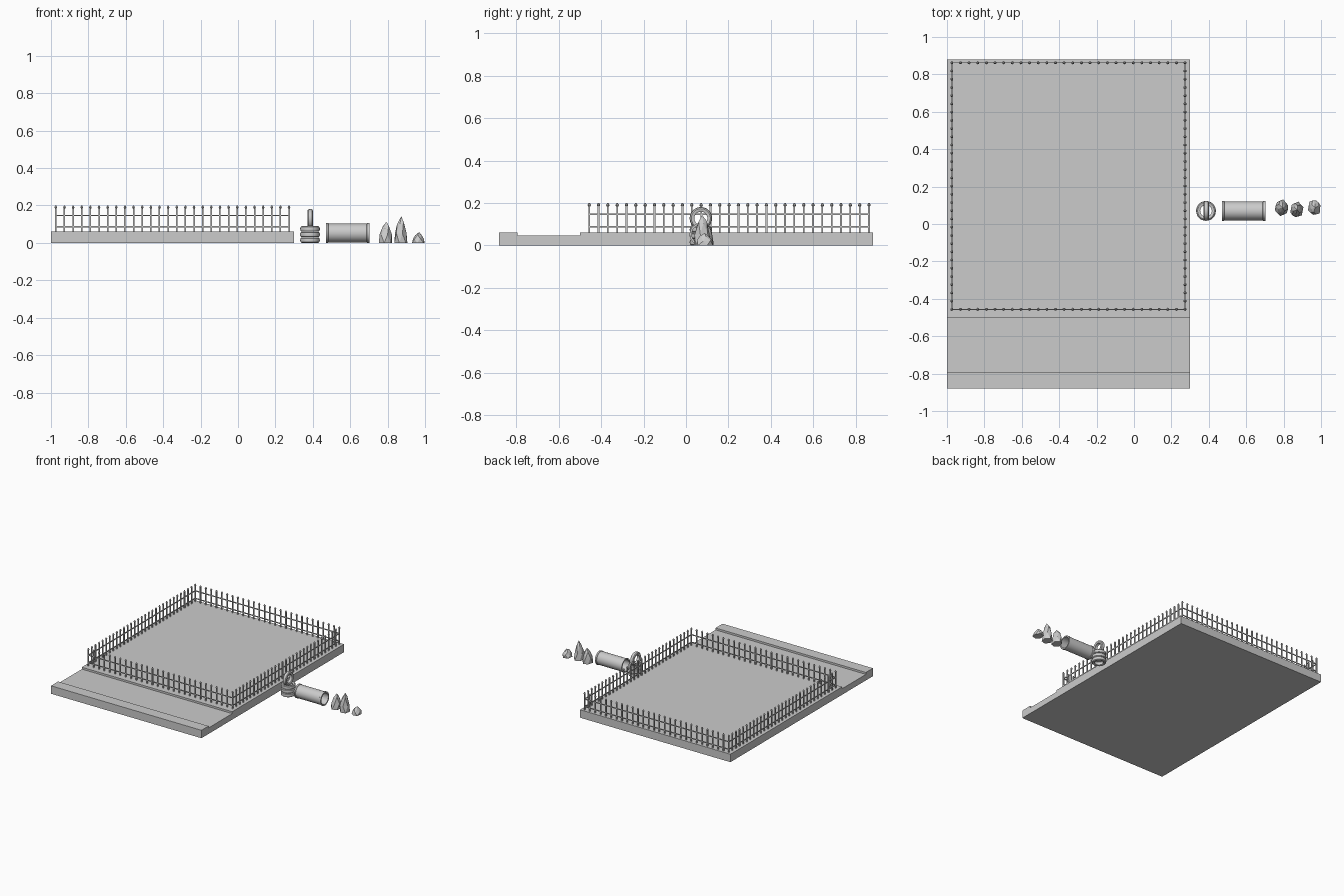
import bpy, bmesh, math, random
from mathutils import Matrix, Vector

if "Cube" in bpy.data.objects:
    bpy.data.objects.remove(bpy.data.objects["Cube"])

random.seed(4)


def finish(name, bm, smooth=False):
    bmesh.ops.recalc_face_normals(bm, faces=bm.faces)
    me = bpy.data.meshes.new(name)
    bm.to_mesh(me)
    bm.free()
    ob = bpy.data.objects.new(name, me)
    bpy.context.collection.objects.link(ob)
    if smooth:
        bpy.ops.object.select_all(action='DESELECT')
        ob.select_set(True)
        bpy.context.view_layer.objects.active = ob
        bpy.ops.object.shade_smooth_by_angle(angle=math.radians(35))
    return ob


def box(bm, centre, size):
    m = Matrix.Translation(centre) @ Matrix.Diagonal((*size, 1))
    bmesh.ops.create_cube(bm, size=1, matrix=m)


def lathe(name, profile, steps, matrix, smooth=True):
    """Revolve a closed (radius, height) profile about z, then place it."""
    bm = bmesh.new()
    rings = []
    for i in range(steps):
        a = 2 * math.pi * i / steps
        rings.append([bm.verts.new(matrix @ Vector((r * math.cos(a), r * math.sin(a), h)))
                      for r, h in profile])
    n = len(profile)
    for i in range(steps):
        p, q = rings[i], rings[(i + 1) % steps]
        for j in range(n):
            bm.faces.new((p[j], q[j], q[(j + 1) % n], p[(j + 1) % n]))
    return finish(name, bm, smooth)


# ground slab: raised lot, sunken road and far kerb, extruded along x
bm = bmesh.new()
section = [(-0.88, 0), (0.88, 0), (0.88, 0.062), (-0.5, 0.062), (-0.5, 0.047),
           (-0.793, 0.047), (-0.793, 0.062), (-0.88, 0.062)]
face = bm.faces.new([bm.verts.new((-1, y, z)) for y, z in section])
ext = bmesh.ops.extrude_face_region(bm, geom=[face])
bmesh.ops.translate(bm, vec=(1.3, 0, 0),
                    verts=[v for v in ext['geom'] if isinstance(v, bmesh.types.BMVert)])
finish("ground_slab", bm)

# railings round the lot
X0, X1, Y0, Y1 = -0.974, 0.273, -0.456, 0.862
NX, NY = 27, 30
spots = []
for i in range(NX + 1):
    x = X0 + (X1 - X0) * i / NX
    spots += [(x, Y0), (x, Y1)]
for i in range(1, NY):
    y = Y0 + (Y1 - Y0) * i / NY
    spots += [(X0, y), (X1, y)]

posts, finials = bmesh.new(), bmesh.new()
for x, y in spots:
    box(posts, (x, y, 0.125), (0.008, 0.008, 0.13))
    # small turned finial on each post
    for r1, r2, z, d in ((0.005, 0.0085, 0.187, 0.006), (0.0085, 0.003, 0.195, 0.01)):
        bmesh.ops.create_cone(finials, cap_ends=True, segments=6, radius1=r1, radius2=r2,
                              depth=d, matrix=Matrix.Translation((x, y, z)))
finish("fence_posts", posts)
finish("fence_finials", finials)

rails = bmesh.new()
for z in (0.087, 0.146):
    for y in (Y0, Y1):
        box(rails, ((X0 + X1) / 2, y, z), (X1 - X0, 0.005, 0.007))
    for x in (X0, X1):
        box(rails, (x, (Y0 + Y1) / 2, z), (0.005, Y1 - Y0, 0.007))
finish("fence_rails", rails)

# tyres: three lying in a stack and one standing on top
tyre = [(0.031, -0.011), (0.037, -0.0145), (0.045, -0.0145), (0.051, -0.010), (0.053, 0),
        (0.051, 0.010), (0.045, 0.0145), (0.037, 0.0145), (0.031, 0.011), (0.034, 0)]
for i in range(3):
    lathe(f"stacked_tyre_{i + 1}", tyre, 24,
          Matrix.Translation((0.385, 0.07, 0.0148 + 0.03 * i)))
lathe("standing_tyre", tyre, 24,
      Matrix.Translation((0.386, 0.07, 0.128)) @ Matrix.Rotation(math.pi / 2, 4, 'Y'))

# drain pipe with a thin collar at each end
L = 0.116
pipe = [(0.043, -L), (0.053, -L), (0.053, -L + 0.012), (0.050, -L + 0.014),
        (0.050, L - 0.014), (0.053, L - 0.012), (0.053, L), (0.043, L)]
lathe("drain_pipe", pipe, 32,
      Matrix.Translation((0.586, 0.07, 0.053)) @ Matrix.Rotation(math.pi / 2, 4, 'Y'))


# faceted pointed rocks
def rock(name, x, y, r, ry, h):
    bm = bmesh.new()
    rings = []
    for k, (f, z) in enumerate(((1.0, 0), (0.9, 0.38), (0.55, 0.78))):
        ring = []
        for i in range(6):
            a = 2 * math.pi * (i + 0.5 * k) / 6 + 0.3
            s = f * random.uniform(0.92, 1.08)
            zz = h * z * random.uniform(0.88, 1.08)
            ring.append(bm.verts.new((x + r * s * math.cos(a), y + ry * s * math.sin(a), zz)))
        rings.append(ring)
    top = bm.verts.new((x + 0.1 * r, y, h))
    for p, q in zip(rings, rings[1:]):
        for i in range(6):
            j = (i + 1) % 6
            bm.faces.new((p[i], p[j], q[i]))
            bm.faces.new((p[j], q[j], q[i]))
    for i in range(6):
        bm.faces.new((rings[-1][i], rings[-1][(i + 1) % 6], top))
    bm.faces.new(rings[0])
    finish(name, bm)


rock("rock_medium", 0.79, 0.088, 0.036, 0.045, 0.113)
rock("rock_tall", 0.87, 0.076, 0.035, 0.042, 0.143)
rock("rock_small", 0.965, 0.088, 0.035, 0.043, 0.058)
